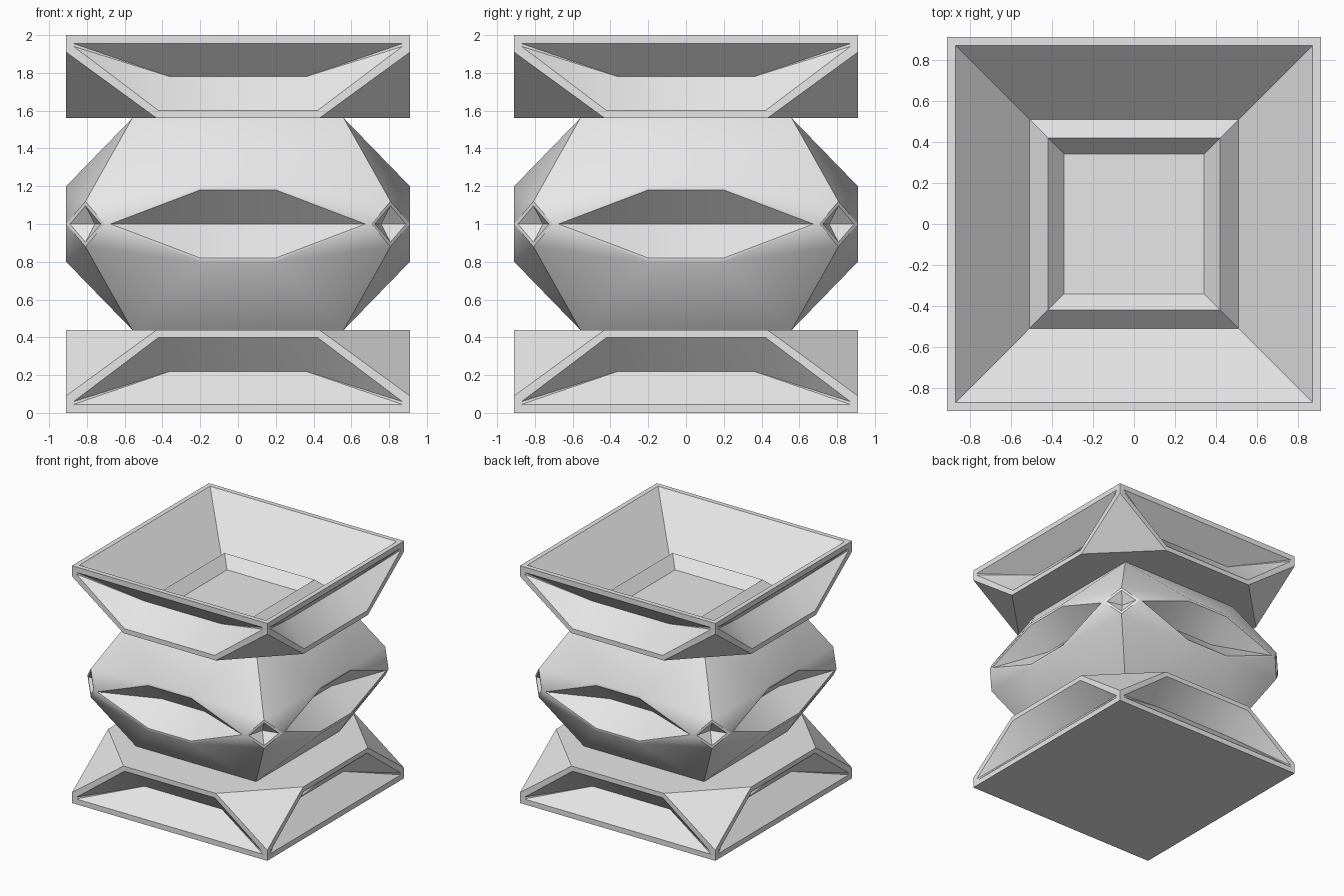
import bpy, bmesh, math
from mathutils import Matrix, Vector

cube = bpy.data.objects.get("Cube")
if cube:
    bpy.data.objects.remove(cube, do_unlink=True)

GREY = (0.8, 0.8, 0.8, 1)
mat = bpy.data.materials.new("light_grey")
mat.use_nodes = True
mat.diffuse_color = GREY
mat.node_tree.nodes["Principled BSDF"].inputs["Base Color"].default_value = GREY

W = 0.91      # half width of the body
DEPTH = 0.18  # depth of the side recesses


def face4(bm, pts):
    """Add one face to each of the four sides."""
    for k in range(4):
        turn = Matrix.Rotation(k * math.pi / 2, 3, "Z")
        bm.faces.new([bm.verts.new(turn @ Vector(p)) for p in pts])


def pit(bm, outer, inner, deep, links):
    """Flat rim from outer to inner, then sloped walls down to the deep points."""
    n = len(outer)
    for i in range(n):
        j = (i + 1) % n
        face4(bm, [outer[i], outer[j], inner[j], inner[i]])
        ends = [deep[k] for k in dict.fromkeys((links[j], links[i]))]
        face4(bm, [inner[i], inner[j]] + ends)


def on_front(points, y=-W):
    return [(x, y, z) for x, z in points]


def finish(name, bm):
    """Weld the sides, cap the openings and make the object."""
    bmesh.ops.remove_doubles(bm, verts=bm.verts, dist=0.001)
    bmesh.ops.holes_fill(bm, edges=[e for e in bm.edges if e.is_boundary], sides=0)
    bmesh.ops.recalc_face_normals(bm, faces=bm.faces)
    mesh = bpy.data.meshes.new(name)
    bm.to_mesh(mesh)
    bm.free()
    mesh.materials.append(mat)
    obj = bpy.data.objects.new(name, mesh)
    bpy.context.collection.objects.link(obj)
    bpy.ops.object.select_all(action="DESELECT")
    obj.select_set(True)
    bpy.context.view_layer.objects.active = obj
    bpy.ops.object.shade_smooth_by_angle(angle=math.radians(35))


def slab(flip):
    """Square slab with cut corners and a recess in every side."""
    def side(points, y=-W):
        return on_front([(x, 2 - z if flip else z) for x, z in points], y)
    bm = bmesh.new()
    outer = side([(-W, 0), (W, 0), (W, .09), (.43, .44), (-.43, .44), (-W, .09)])
    inner = side([(-.87, .045), (.87, .045), (.87, .06), (.42, .40), (-.42, .40), (-.87, .06)])
    deep = side([(-.36, .22), (.36, .22)], DEPTH - W)
    pit(bm, outer, inner, deep, (0, 1, 1, 1, 0, 0))
    # cut corner
    x, y, z = outer[3]
    face4(bm, [outer[2], outer[3], (-y, -x, z)])
    return bm


# Base
finish("base", slab(False))

# Upper tray with a stepped bowl
bm = slab(True)
steps = [(W, 2), (.87, 2), (.51, 1.64), (.42, 1.73), (.34, 1.64)]
for (a, za), (b, zb) in zip(steps, steps[1:]):
    face4(bm, [(-a, -a, za), (a, -a, za), (b, -b, zb), (-b, -b, zb)])
finish("upper_tray", bm)

# Middle body: eye-shaped recesses on the sides
bm = bmesh.new()
E, C = .705, (W + .705) / 2
pit(bm,
    on_front([(-E, 1), (-.2, .8), (.2, .8), (E, 1), (.2, 1.2), (-.2, 1.2)]),
    on_front([(-.675, 1), (-.2, .82), (.2, .82), (.675, 1), (.2, 1.18), (-.2, 1.18)]),
    on_front([(-.2, 1), (.2, 1)], DEPTH - W), (0, 0, 1, 1, 1, 0))

# Middle body: diamond pits on the corners
diamond = [Vector(p) for p in ((E, -W, 1), (C, -C, .88), (W, -E, 1), (C, -C, 1.12))]
centre = Vector((C, -C, 1))
pit(bm, diamond, [centre.lerp(p, .8) for p in diamond],
    [centre + Vector((-.05, .05, 0))], (0, 0, 0, 0))

# Middle body: slopes above and below
for s in (1, -1):
    top, shoulder, tip = 1 + .56 * s, 1 + .2 * s, 1 + .12 * s
    face4(bm, [(-.56, -.56, top), (.56, -.56, top), (.2, -W, shoulder), (-.2, -W, shoulder)])
    for m in (1, -1):
        face4(bm, [(.56 * m, -.56, top), (C * m, -C, tip), (.2 * m, -W, shoulder)])
        face4(bm, [(C * m, -C, tip), (E * m, -W, 1), (.2 * m, -W, shoulder)])
finish("middle_body", bm)
